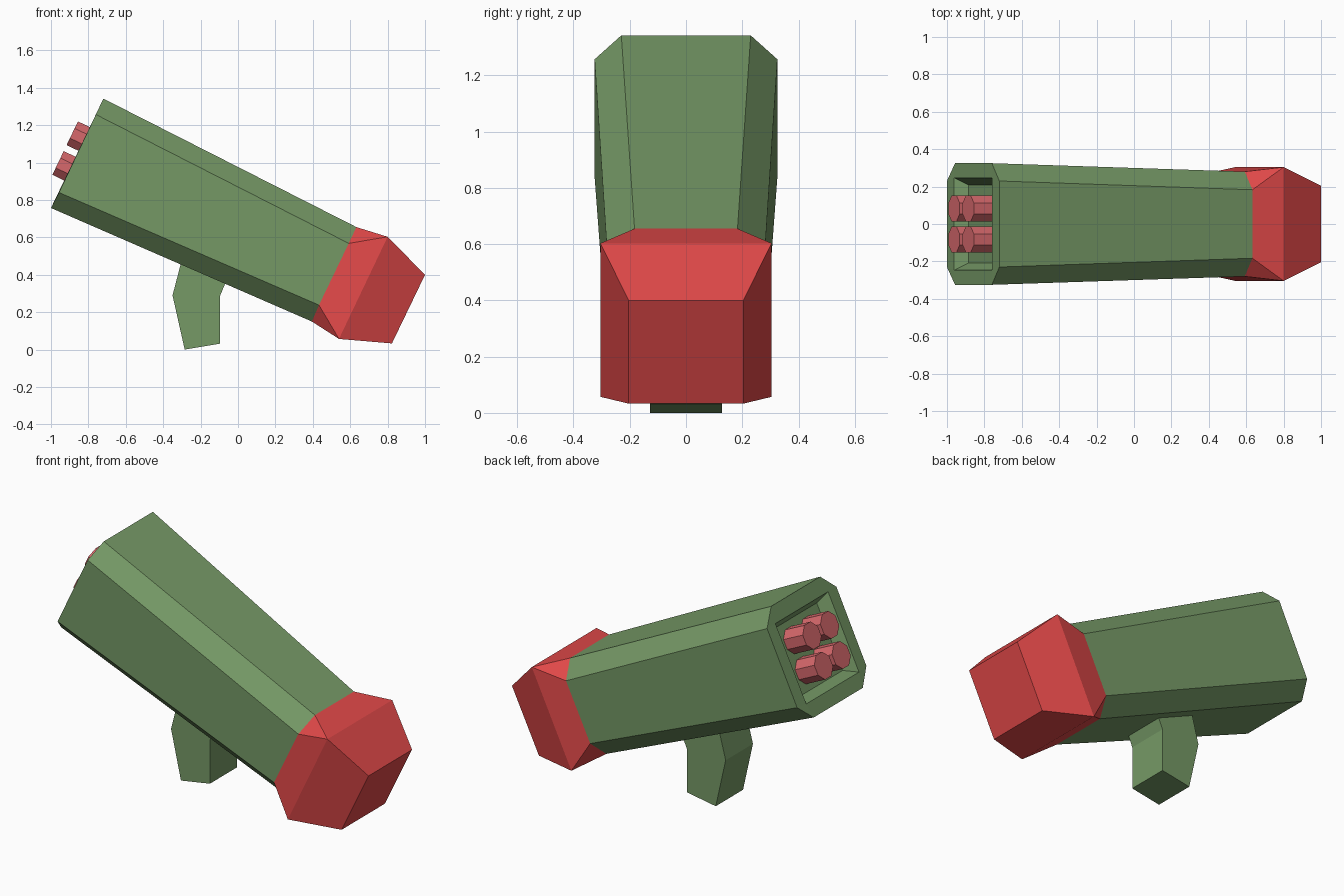
import bpy, bmesh, math
from mathutils import Vector

cube = bpy.data.objects.get("Cube")
if cube:
    bpy.data.objects.remove(cube, do_unlink=True)


def material(name, color):
    m = bpy.data.materials.new(name)
    m.use_nodes = True
    m.diffuse_color = (*color, 1)
    m.node_tree.nodes["Principled BSDF"].inputs["Base Color"].default_value = (*color, 1)
    return m


green = material("olive_green", (0.18, 0.32, 0.133))
red = material("bright_red", (0.74, 0.065, 0.065))
pink = material("dusty_pink", (0.68, 0.14, 0.15))


def loft(name, rings, mat):
    """Skin equal-length rings, close both ends and weld doubled corners."""
    bm = bmesh.new()
    loops = [[bm.verts.new(p) for p in ring] for ring in rings]
    for a, b in zip(loops, loops[1:]):
        for i in range(len(a)):
            j = (i + 1) % len(a)
            bm.faces.new((a[i], a[j], b[j], b[i]))
    bm.faces.new(loops[0])
    bm.faces.new(loops[-1])
    bmesh.ops.remove_doubles(bm, verts=bm.verts, dist=0.0005)
    bmesh.ops.recalc_face_normals(bm, faces=bm.faces)
    mesh = bpy.data.meshes.new(name)
    bm.to_mesh(mesh)
    bm.free()
    mesh.materials.append(mat)
    obj = bpy.data.objects.new(name, mesh)
    bpy.context.collection.objects.link(obj)
    return obj


def section(points):
    """Mirror a top-to-bottom list of (x, z, half width) across y."""
    return ([Vector((x, w, z)) for x, z, w in points]
            + [Vector((x, -w, z)) for x, z, w in reversed(points)])


def rectangle(top, bottom, w):
    return section([(*top, w)] * 2 + [(*bottom, w)] * 2)


# Directions of the tilted tube: along its axis to the rear, and across it
rear = Vector((-0.902, 0, 0.432))
across = Vector((0.432, 0, 0.902))

# Tube with a shallow tapered recess in its rear end
rear_ring = section([(-0.72, 1.342, 0.23), (-0.76, 1.257, 0.325),
                     (-0.957, 0.84, 0.325), (-1.0, 0.757, 0.23)])
front_ring = section([(0.633, 0.655, 0.183), (0.592, 0.568, 0.28),
                      (0.433, 0.238, 0.28), (0.395, 0.15, 0.183)])
rim = rectangle((-0.76, 1.257), (-0.963, 0.834), 0.247)
mid = Vector((-0.861, 0, 1.047))
floor = [mid + (p - mid) * 0.84 - rear * 0.07 for p in rim]
loft("launcher_tube", [front_ring, rear_ring, rim, floor], green)

# Flared nose block
shoulder = rectangle((0.80, 0.603), (0.54, 0.057), 0.304)
nose = rectangle((1.0, 0.40), (0.823, 0.033), 0.204)
loft("nose_cap", [front_ring, shoulder, nose], red)

# Grip
outline = [(-0.29, 0.52), (-0.35, 0.29), (-0.285, 0.0),
           (-0.095, 0.032), (-0.095, 0.29), (-0.04, 0.42)]
loft("grip", [[(x, y, z) for x, z in outline] for y in (-0.128, 0.128)], green)

# Four eight-sided rockets in the recess
for row, offset in (("upper", 0.088), ("lower", -0.088)):
    for side, y in (("left", 0.083), ("right", -0.083)):
        center = mid + across * offset + Vector((0, y, 0))
        rings = []
        for depth in (-0.075, 0.07):
            rings.append([])
            for k in range(8):
                a = math.pi * (k + 0.5) / 4
                rings[-1].append(center + rear * depth
                                 + across * (0.076 * math.sin(a))
                                 + Vector((0, 0.076 * math.cos(a), 0)))
        loft(f"rocket_{row}_{side}", rings, pink)
